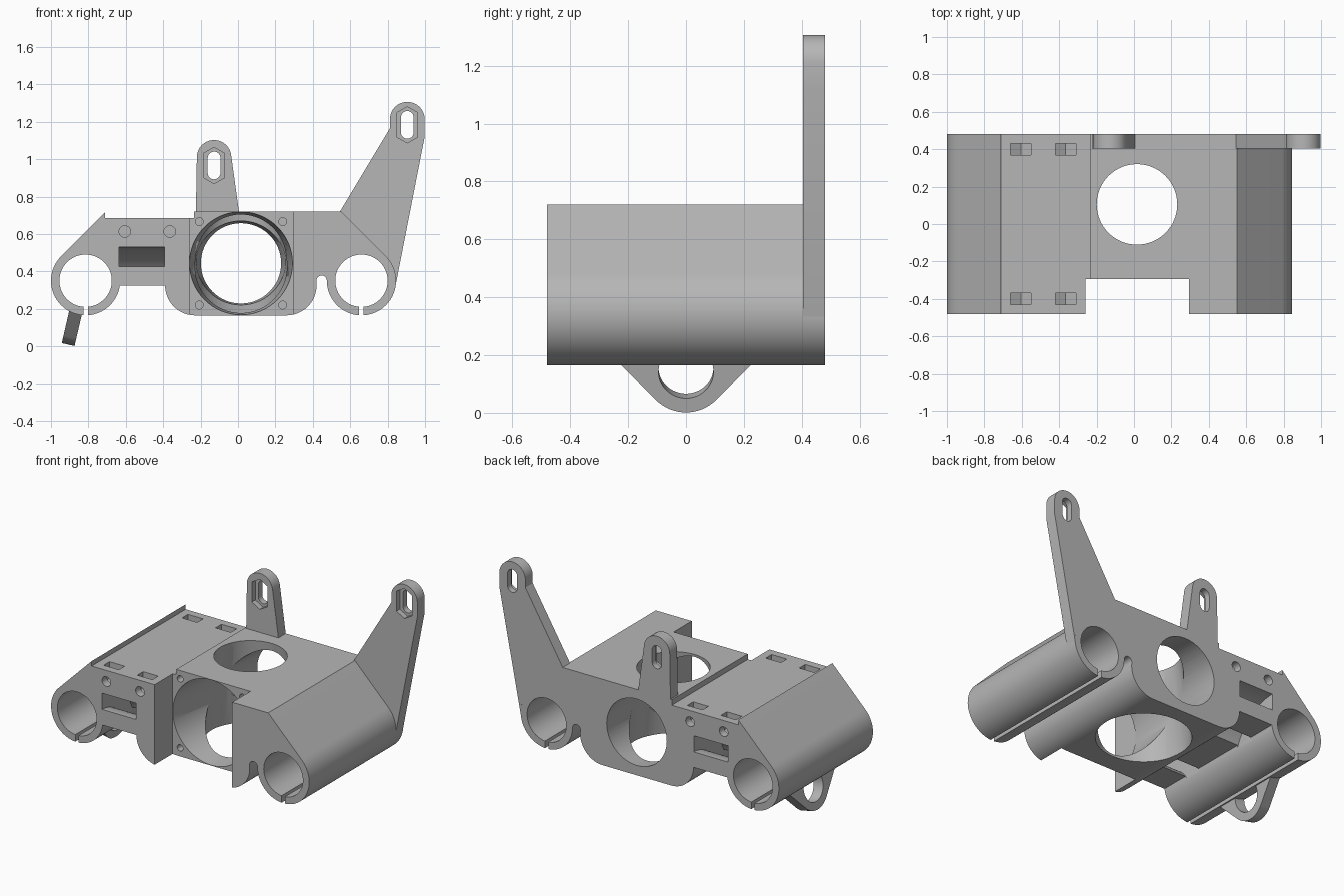
import bpy
import bmesh
from math import cos, sin, radians
from mathutils import Matrix

cube = bpy.data.objects.get("Cube")
if cube:
    bpy.data.objects.remove(cube)

grey = bpy.data.materials.new("plain grey")
grey.use_nodes = True
tone = (0.47, 0.47, 0.47, 1)
grey.diffuse_color = tone
grey.node_tree.nodes["Principled BSDF"].inputs["Base Color"].default_value = tone

FRONT, BACK = -0.48, 0.48


def arc(cu, cv, r, start, end, n=24):
    """Points on an arc, angles in degrees."""
    steps = [radians(start + (end - start) * i / n) for i in range(n + 1)]
    return [(cu + r * cos(a), cv + r * sin(a)) for a in steps]


def circle(cu, cv, r, n=64):
    return arc(cu, cv, r, 0, 360, n)[:-1]


def box(u0, u1, v0, v1):
    return [(u0, v0), (u1, v0), (u1, v1), (u0, v1)]


def prism(name, axis, pts, lo, hi, end_pts=None):
    """Extrude a profile along an axis; end_pts gives a tapered far end."""
    place = {"x": lambda u, v, t: (t, u, v),
             "y": lambda u, v, t: (u, t, v),
             "z": lambda u, v, t: (u, v, t)}[axis]
    bm = bmesh.new()
    a = [bm.verts.new(place(u, v, lo)) for u, v in pts]
    b = [bm.verts.new(place(u, v, hi)) for u, v in (end_pts or pts)]
    bm.faces.new(a)
    bm.faces.new(b)
    for i in range(len(a)):
        j = (i + 1) % len(a)
        bm.faces.new((a[i], a[j], b[j], b[i]))
    bmesh.ops.remove_doubles(bm, verts=bm.verts, dist=1e-5)
    bmesh.ops.recalc_face_normals(bm, faces=bm.faces)
    mesh = bpy.data.meshes.new(name)
    bm.to_mesh(mesh)
    bm.free()
    mesh.materials.append(grey)
    obj = bpy.data.objects.new(name, mesh)
    bpy.context.collection.objects.link(obj)
    return obj


def activate(obj):
    bpy.ops.object.select_all(action="DESELECT")
    obj.select_set(True)
    bpy.context.view_layer.objects.active = obj


def cut(obj, *cutters):
    """Subtract each cutter and remove it."""
    activate(obj)
    for c in cutters:
        c.hide_render = True
        mod = obj.modifiers.new("cut", "BOOLEAN")
        mod.operation = "DIFFERENCE"
        mod.solver = "EXACT"
        mod.object = c
        bpy.ops.object.modifier_apply(modifier=mod.name)
        bpy.data.objects.remove(c)


def smooth(obj):
    activate(obj)
    bpy.ops.object.shade_smooth_by_angle(angle=radians(30))


# Body: one outline wrapping both rod sleeves
TUBE_Z, TUBE_R, BORE_R = 0.35, 0.185, 0.14
LEFT_X, RIGHT_X = 0.66, -0.815
outline = [(-0.71, 0.717), (-0.71, 0.685), (-0.235, 0.685), (-0.235, 0.72), (0.552, 0.72)]
outline += arc(LEFT_X, TUBE_Z, TUBE_R, 45, -180, 48)
outline += arc(0.447, TUBE_Z, 0.028, 0, 180, 12)
outline += arc(0.26, 0.325, 0.16, 0, -90)
outline += arc(-0.23, 0.325, 0.16, -90, -180)
outline += arc(RIGHT_X, TUBE_Z, TUBE_R, -8, -225, 48)
body = prism("body", "y", outline, FRONT, BACK)

# Rod bores and their clamping slits
for x in (LEFT_X, RIGHT_X):
    cut(body,
        prism("bore", "y", circle(x, TUBE_Z, BORE_R), -0.6, 0.6),
        prism("slit", "y", box(x - 0.012, x + 0.012, 0.1, 0.3), -0.6, 0.6))

# Front recess, then tapered ducts running back and up
DUCT_X, DUCT_Z, DUCT_Y = 0.016, 0.443, 0.105
PLATE_Y = -0.295
cut(body,
    prism("recess", "y", box(-0.26, 0.295, 0.0, 1.0), -0.6, PLATE_Y),
    prism("duct", "y", circle(DUCT_X, DUCT_Z, 0.2755), PLATE_Y - 0.005, 0.5,
          circle(DUCT_X, DUCT_Z, 0.213)),
    prism("duct", "z", circle(DUCT_X, DUCT_Y, 0.28), 0.15, 0.74,
          circle(DUCT_X, DUCT_Y, 0.213)))

# Four small screw holes around the duct mouth
for sx in (-1, 1):
    for sz in (-1, 1):
        hole = circle(DUCT_X + sx * 0.223, DUCT_Z + sz * 0.223, 0.021, 20)
        cut(body, prism("screw_hole", "y", hole, PLATE_Y - 0.05, PLATE_Y + 0.1))

# Both ends: nut traps with screw holes, and a curved strap channel
for side in (-1, 1):
    for x in (-0.605, -0.365):
        trap = [(x, 0.547), (x + 0.054, 0.578), (x + 0.054, 0.8),
                (x - 0.054, 0.8), (x - 0.054, 0.578)]
        y0, y1 = sorted((side * 0.37, side * 0.43))
        h0, h1 = sorted((side * 0.33, side * 0.55))
        cut(body, prism("nut_trap", "y", trap, y0, y1),
            prism("screw_hole", "y", circle(x, 0.613, 0.031, 24), h0, h1))
    ring = arc(0, 0.2, 0.33, 100, 0) + arc(0, 0.2, 0.225, 0, 100)
    channel = [(side * (0.48 - u), v) for u, v in ring]
    cut(body, prism("strap_channel", "x", channel, -0.635, -0.392))
smooth(body)

# Upright ears with slotted holes and elongated hexagon recesses
EAR_Y = 0.405


def ear(name, pts, x, z):
    obj = prism(name, "y", pts, EAR_Y, BACK)
    slot = arc(x, z + 0.04, 0.034, 0, 180, 16) + arc(x, z - 0.04, 0.034, 180, 360, 16)
    w, s, p = 0.056, 0.065, 0.097
    hexagon = [(x, z + p), (x + w, z + s), (x + w, z - s),
               (x, z - p), (x - w, z - s), (x - w, z + s)]
    cut(obj, prism("slot", "y", slot, 0.3, 0.6),
        prism("hex_recess", "y", hexagon, 0.3, EAR_Y + 0.035))
    smooth(obj)


ear("short_ear", [(-0.225, 0.72)] + arc(-0.128, 1.01, 0.092, 178, 8)
    + [(0.005, 0.72), (0.005, 0.7), (-0.225, 0.7)], -0.128, 0.966)
ear("tall_ear", [(0.545, 0.72), (0.812, 1.165)] + arc(0.905, 1.213, 0.093, 180, 0)
    + [(0.998, 1.12)] + arc(LEFT_X, TUBE_Z, TUBE_R, -5, 45, 12), 0.905, 1.183)

# Tilted loop hanging under the right sleeve
loop_pts = ([(0.24, -0.02), (0.24, 0.0), (-0.24, 0.0), (-0.24, -0.02)]
            + arc(0, -0.06, 0.145, 225, 315))
loop = prism("cable_loop", "x", loop_pts, -0.035, 0.035)
cut(loop, prism("loop_hole", "x", circle(0, -0.06, 0.095), -0.1, 0.1))
loop.data.transform(Matrix.Translation((-0.862, 0, 0.209)) @ Matrix.Rotation(radians(13), 4, "Y"))
smooth(loop)
